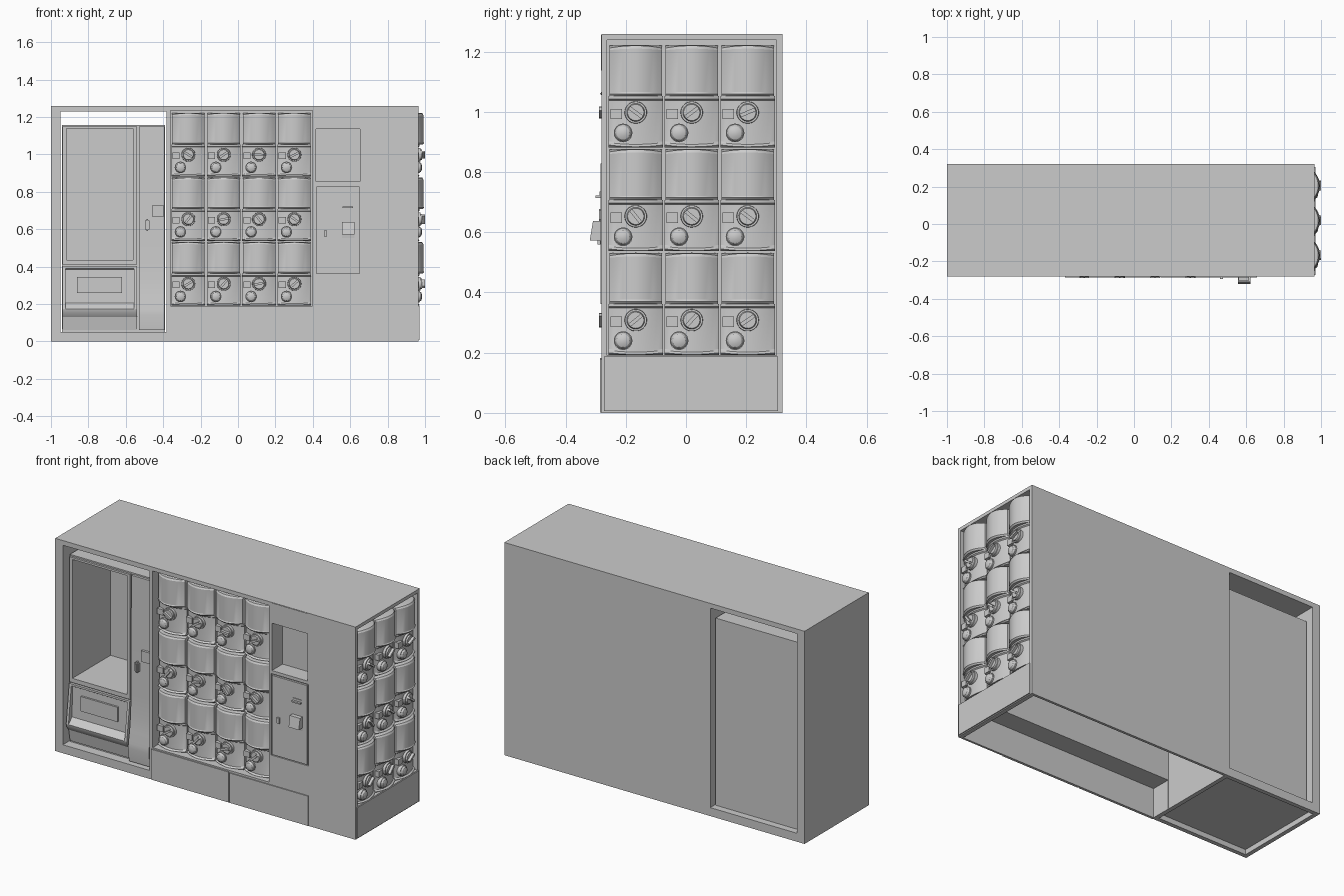
import bpy, bmesh, math, random
from mathutils import Matrix

if "Cube" in bpy.data.objects:
    bpy.data.objects.remove(bpy.data.objects["Cube"])

random.seed(4)


def finish(name, bm):
    bmesh.ops.recalc_face_normals(bm, faces=bm.faces[:])
    me = bpy.data.meshes.new(name)
    bm.to_mesh(me)
    bm.free()
    ob = bpy.data.objects.new(name, me)
    bpy.context.collection.objects.link(ob)
    return ob


def add_box(bm, x, y, z):
    m = Matrix.Translation(((x[0]+x[1])/2, (y[0]+y[1])/2, (z[0]+z[1])/2))
    m = m @ Matrix.Diagonal((x[1]-x[0], y[1]-y[0], z[1]-z[0], 1))
    bmesh.ops.create_cube(bm, size=1, matrix=m)


def box(name, x, y, z):
    bm = bmesh.new()
    add_box(bm, x, y, z)
    return finish(name, bm)


def extrude_x(name, profile, x0, x1):
    """Closed (y, z) profile extruded along x."""
    bm = bmesh.new()
    f = bm.faces.new([bm.verts.new((x0, y, z)) for y, z in profile])
    r = bmesh.ops.extrude_face_region(bm, geom=[f])
    for v in r['geom']:
        if isinstance(v, bmesh.types.BMVert):
            v.co.x = x1
    return finish(name, bm)


def disc(bm, x, z, r1, r2, w0, w1, seg=24):
    """Round part facing -y, from outward offset w0 to w1."""
    m = Matrix.Translation((x, -(w0+w1)/2, z)) @ Matrix.Rotation(math.pi/2, 4, 'X')
    bmesh.ops.create_cone(bm, cap_ends=True, segments=seg, radius1=r1, radius2=r2,
                          depth=w1-w0, matrix=m)


def bowed(bm, rings, h=0.09, n=12, back=0.05):
    """Loft of bowed sections: (z, edge offset, bulge, crown)."""
    loops = []
    for z, w, b, c in rings:
        vs = []
        for i in range(n+1):
            t = 2*i/n-1
            k = 1-t*t
            vs.append(bm.verts.new((t*h, -(w+b*k), z+c*k)))
        vs += [bm.verts.new((h, back, z)), bm.verts.new((-h, back, z))]
        loops.append(vs)
    for a, b in zip(loops, loops[1:]):
        for i in range(len(a)):
            j = (i+1) % len(a)
            bm.faces.new((a[i], a[j], b[j], b[i]))
    bm.faces.new(loops[0])
    bm.faces.new(loops[-1])


def cut(ob, boxes):
    for b in boxes:
        c = box("cutter", *b)
        m = ob.modifiers.new("cut", 'BOOLEAN')
        m.operation, m.solver, m.object = 'DIFFERENCE', 'EXACT', c
        bpy.context.view_layer.objects.active = ob
        bpy.ops.object.modifier_apply(modifier=m.name)
        bpy.data.objects.remove(c)


# Cabinet shell with its bays, recesses and hollow underside
cabinet = box("cabinet", (-1, .965), (-.28, .32), (0, 1.258))
cut(cabinet, [
    ((-.95, -.383), (-.5, .5), (.05, 1.23)),       # vending bay
    ((-.362, .398), (-.5, -.2), (.19, 1.235)),     # front bank
    ((.905, 1.2), (-.262, .3), (.19, 1.238)),      # side bank
    ((.418, .652), (-.5, -.18), (.855, 1.135)),    # display window
    ((.413, .657), (-.5, -.272), (.354, .836)),    # door groove
    ((-.36, .89), (-.15, .305), (-.1, 1.22)),      # hollow core
    ((-.359, .94), (-.268, .304), (-.1, .175)),    # hollow base
    ((-.975, -.385), (-.255, .295), (-.1, .03)),   # under vending bay
])

# Skirting panels
box("left_base_panel", (-.37, .137), (-.286, -.27), (.002, .182))
box("right_base_panel", (.143, .657), (-.286, -.27), (.002, .178))
box("side_base_panel", (.95, .971), (-.272, .306), (.006, .188))
box("window_header", (.418, .652), (-.283, -.27), (1.138, 1.256))

# Payment door and its fittings
box("payment_door", (.42, .65), (-.284, -.26), (.361, .829))
extrude_x("coin_return", [(-.27, .637), (-.309, .637), (-.32, .572), (-.286, .572),
                          (-.284, .552), (-.27, .552)], .555, .622)
box("coin_ledge", (.56, .616), (-.301, -.27), (.714, .722))
box("coin_ledge_back", (.56, .616), (-.288, -.27), (.722, .735))
box("door_latch", (.459, .475), (-.294, -.27), (.56, .592))

# Large vending machine in the left bay
body = box("vending_body", (-.942, -.39), (-.225, .28), (.051, 1.158))
cut(body, [((-.918, -.562), (-.5, .12), (.435, 1.138))])
bm = bmesh.new()
for x, z in [((-.937, -.918), (.41, 1.15)), ((-.562, -.54), (.41, 1.15)),
             ((-.918, -.562), (.41, .435)), ((-.918, -.562), (1.138, 1.15))]:
    add_box(bm, x, (-.237, -.22), z)
finish("window_frame", bm)
extrude_x("coin_column", [(-.2, 1.15), (-.24, 1.15), (-.243, .45), (-.247, .33), (-.256, .24),
                          (-.268, .17), (-.27, .14), (-.262, .06), (-.2, .06)], -.53, -.394)
extrude_x("delivery_tray", [(-.2, .402), (-.24, .402), (-.24, .39), (-.23, .384), (-.234, .205),
                            (-.268, .172), (-.264, .155), (-.245, .13), (-.232, .06), (-.2, .06)],
          -.937, -.54)
for i, x in enumerate((-.937, -.555)):
    extrude_x("tray_side_%d" % i, [(-.22, .402), (-.24, .402), (-.268, .172), (-.22, .165)],
              x, x+.015)
box("delivery_flap", (-.86, -.62), (-.242, -.22), (.258, .345))
box("coin_plate", (-.456, -.397), (-.256, -.23), (.665, .73))
bm = bmesh.new()
add_box(bm, (-.498, -.472), (-.264, -.23), (.59, .655))
bmesh.ops.bevel(bm, geom=bm.edges[:], offset=.008, segments=2, affect='EDGES')
finish("column_handle", bm)

# Capsule dispenser mesh: base, rim, clear bowl, slot and outlet
bm = bmesh.new()
bowed(bm, [(.002, -.022, .022, 0), (.01, -.014, .022, -.006), (.018, -.024, .022, -.006),
           (.022, -.027, .025, 0), (.158, -.027, .025, 0), (.163, -.02, .026, 0),
           (.172, -.02, .026, 0)])
bowed(bm, [(.172, -.018, .04, 0), (.18, -.012, .042, 0), (.186, -.014, .04, 0),
           (.325, -.014, .04, .005), (.332, -.02, .04, .008), (.34, -.05, .03, .002)], h=.087)
add_box(bm, (-.084, -.046), (-.002, .03), (.096, .13))
disc(bm, -.042, .05, .031, .031, -.02, .005)
disc(bm, -.042, .05, .028, .022, .005, .014)
disc(bm, -.042, .05, .022, .01, .014, .019)
dispenser = finish("dispenser", bm)

# Turning knob mesh, centred on its axis
bm = bmesh.new()
disc(bm, 0, 0, .038, .036, -.02, .01)
disc(bm, 0, 0, .03, .027, .01, .018)
add_box(bm, (-.027, .027), (-.034, -.01), (-.006, .006))
knob = finish("dispenser_knob", bm)


def place(src, name, m):
    ob = bpy.data.objects.new(name, src.data)
    ob.matrix_world = m
    bpy.context.collection.objects.link(ob)


# Front bank of 4 columns and side bank of 3 columns
spots = [("front", Matrix.Translation((-.36+.189*(c+.5), -.255, .19+.345*r)))
         for r in range(3) for c in range(4)]
spots += [("side", Matrix.Translation((.965, -.26+.186*(c+.5), .19+.345*r))
           @ Matrix.Rotation(math.pi/2, 4, 'Z')) for r in range(3) for c in range(3)]
for i, (side, m) in enumerate(spots):
    place(dispenser, "%s_dispenser_%d" % (side, i), m)
    turn = Matrix.Rotation(math.radians(random.uniform(-60, 60)), 4, 'Y')
    place(knob, "%s_knob_%d" % (side, i), m @ Matrix.Translation((0, 0, .118)) @ turn)
bpy.data.objects.remove(dispenser)
bpy.data.objects.remove(knob)

# Smooth the round parts, keep edges sharp
bpy.ops.object.select_all(action='SELECT')
bpy.context.view_layer.objects.active = cabinet
bpy.ops.object.shade_smooth_by_angle(angle=math.radians(25))
